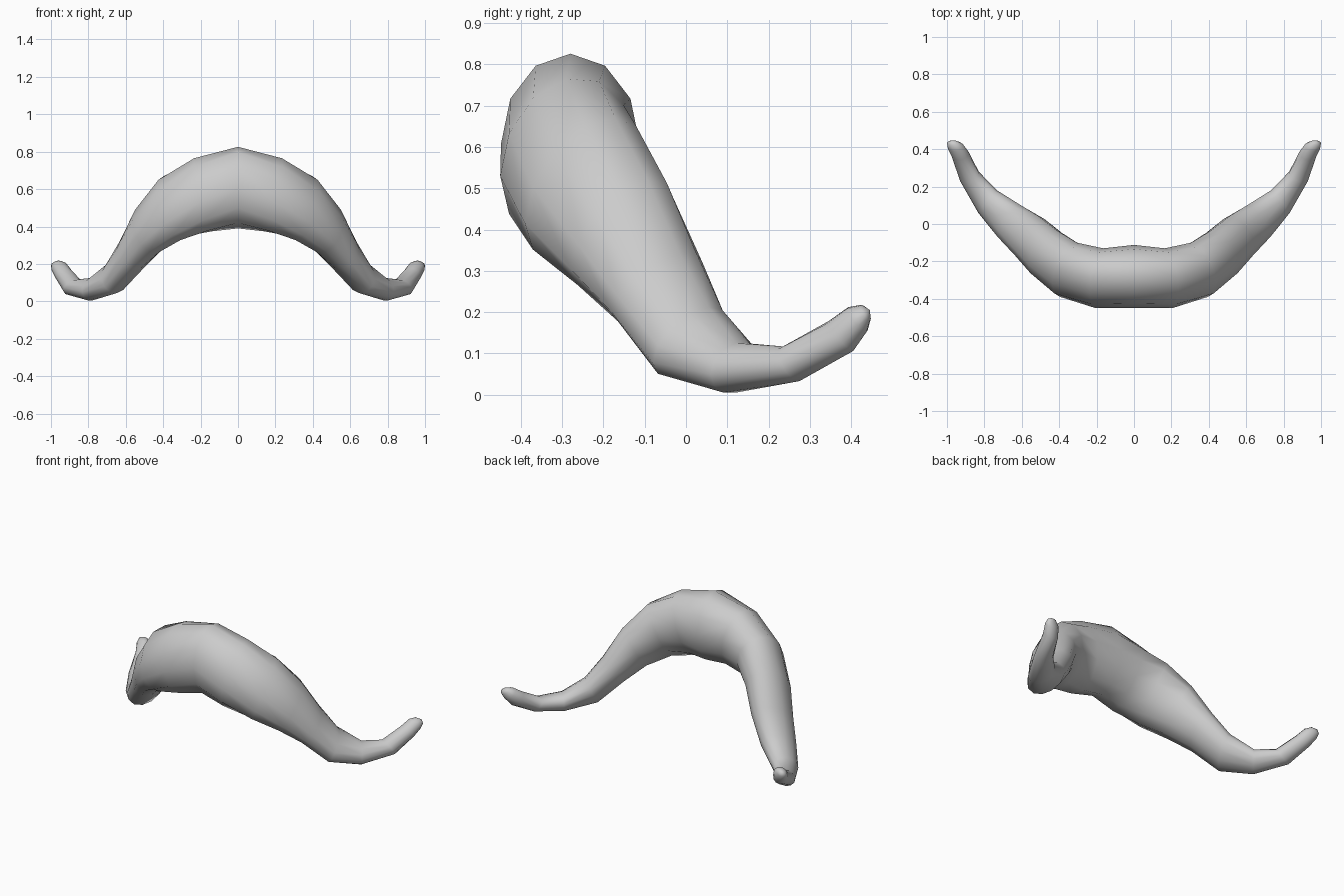
import bpy, bmesh, math
from mathutils import Vector

if "Cube" in bpy.data.objects:
    bpy.data.objects.remove(bpy.data.objects["Cube"])

SIDES = 12

# Elliptical sections from middle to tip: centre, half-axis up, half-axis forward
sections = [
    ((0, -.280, .608), (0, 0, .218), (0, -.168, 0)),
    ((.185, -.290, .570), (.050, 0, .195), (.020, -.160, -.040)),
    ((.350, -.245, .500), (.075, 0, .150), (.045, -.145, -.085)),
    ((.470, -.155, .390), (.080, 0, .100), (.050, -.125, -.085)),
    ((.558, -.070, .260), (.075, 0, .060), (.050, -.110, -.060)),
    ((.660, .010, .128), (.045, 0, .068), (.055, -.090, -.050)),
    ((.783, .120, .065), (.005, 0, .060), (.050, -.060, -.015)),
    ((.880, .255, .075), (-.020, -.020, .042), (.050, -.025, 0)),
    ((.930, .375, .142), (-.012, -.030, .036), (.045, -.012, 0)),
    ((.955, .415, .182), (-.014, -.022, .030), (.040, -.012, 0)),
    ((.972, .435, .200), (-.012, -.010, .018), (.025, -.008, 0)),
]
tip = (.980, .445, .205)

# Loft one half of the moustache
bm = bmesh.new()
rings = []
for c, u, d in sections:
    ring = []
    for i in range(SIDES):
        a = 2 * math.pi * i / SIDES
        ring.append(bm.verts.new(Vector(c) + Vector(u) * math.cos(a) + Vector(d) * math.sin(a)))
    rings.append(ring)
for r, s in zip(rings, rings[1:]):
    for i in range(SIDES):
        j = (i + 1) % SIDES
        bm.faces.new((r[i], r[j], s[j], s[i]))
end = bm.verts.new(tip)
for i in range(SIDES):
    bm.faces.new((rings[-1][i], rings[-1][(i + 1) % SIDES], end))
bmesh.ops.recalc_face_normals(bm, faces=bm.faces)
# an open tube: make sure the normals point outward
bm.faces.ensure_lookup_table()
f = bm.faces[0]
if f.normal.dot(f.calc_center_median() - Vector(sections[0][0])) < 0:
    bmesh.ops.reverse_faces(bm, faces=bm.faces)
for f in bm.faces:
    f.smooth = True

me = bpy.data.meshes.new("moustache")
bm.to_mesh(me)
bm.free()
moustache = bpy.data.objects.new("moustache", me)
bpy.context.collection.objects.link(moustache)

# Mirror the other half
mirror = moustache.modifiers.new("mirror", 'MIRROR')
mirror.use_clip = True
